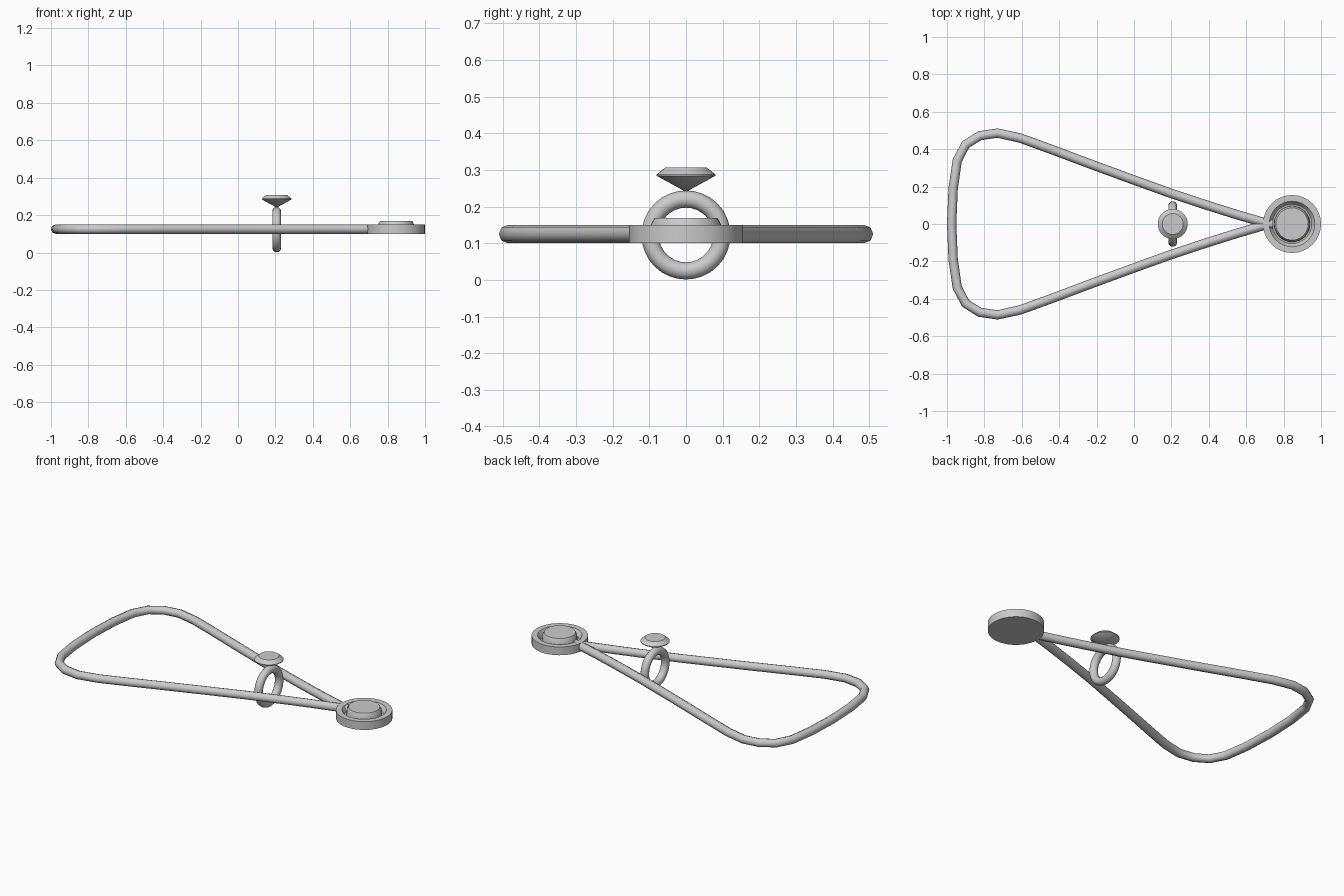
import bpy, math

if "Cube" in bpy.data.objects:
    bpy.data.objects.remove(bpy.data.objects["Cube"])


def finish(ob, name, angle=30):
    ob.name = name
    bpy.ops.object.select_all(action='DESELECT')
    ob.select_set(True)
    bpy.context.view_layer.objects.active = ob
    bpy.ops.object.shade_smooth_by_angle(angle=math.radians(angle))
    return ob


def lathe(name, profile, x, n=32):
    """Revolve (radius, z) points round a vertical axis at x; radius 0 is a pole."""
    verts, rings, faces = [], [], []
    for r, z in profile:
        count = n if r > 0 else 1
        rings.append([len(verts) + i for i in range(count)])
        for i in range(count):
            a = 2 * math.pi * i / n
            verts.append((x + r * math.cos(a), r * math.sin(a), z))
    for lo, hi in zip(rings, rings[1:]):
        for i in range(n):
            j = (i + 1) % n
            quad = [lo[i % len(lo)], lo[j % len(lo)], hi[j % len(hi)], hi[i % len(hi)]]
            faces.append(list(dict.fromkeys(quad)))
    me = bpy.data.meshes.new(name)
    me.from_pydata(verts, [], faces)
    ob = bpy.data.objects.new(name, me)
    bpy.context.collection.objects.link(ob)
    return finish(ob, name)


# Cord: half path mirrored across y, swept with a round section
half = [(0.74, 0.0), (0.68, 0.012), (0.55, 0.05), (0.40, 0.097), (0.18, 0.17),
        (0.0, 0.235), (-0.21, 0.312), (-0.45, 0.402), (-0.61, 0.46),
        (-0.73, 0.486), (-0.825, 0.472), (-0.9, 0.425), (-0.945, 0.34),
        (-0.967, 0.19), (-0.975, 0.0)]
path = half + [(x, -y) for x, y in half[-2::-1]]
cu = bpy.data.curves.new("cord", 'CURVE')
cu.dimensions = '3D'
cu.bevel_depth = 0.025
cu.bevel_resolution = 2
cu.use_fill_caps = True
sp = cu.splines.new('POLY')
sp.points.add(len(path) - 1)
for p, (x, y) in zip(sp.points, path):
    p.co = (x, y, 0.125, 1)
cord = bpy.data.objects.new("cord", cu)
bpy.context.collection.objects.link(cord)
bpy.context.view_layer.objects.active = cord
cord.select_set(True)
bpy.ops.object.convert(target='MESH')
finish(bpy.context.view_layer.objects.active, "cord", 50)

# Pendant: dished disc with a raised button in the middle
lathe("pendant_disc", [(0, 0.10), (0.155, 0.10), (0.155, 0.15), (0.122, 0.15),
                       (0.105, 0.125), (0, 0.125)], 0.845)
lathe("pendant_button", [(0, 0.12), (0.097, 0.12), (0.095, 0.152),
                         (0.086, 0.169), (0, 0.169)], 0.845)

# Ring standing on edge in the cord loop
bpy.ops.mesh.primitive_torus_add(major_radius=0.098, minor_radius=0.0235,
                                 major_segments=32, minor_segments=12,
                                 location=(0.207, 0, 0.1225),
                                 rotation=(0, math.pi / 2, 0))
finish(bpy.context.object, "ring", 50)

# Cut gem on top of the ring
lathe("gem", [(0, 0.24), (0.08, 0.284), (0.08, 0.288), (0.056, 0.307), (0, 0.307)], 0.207)
